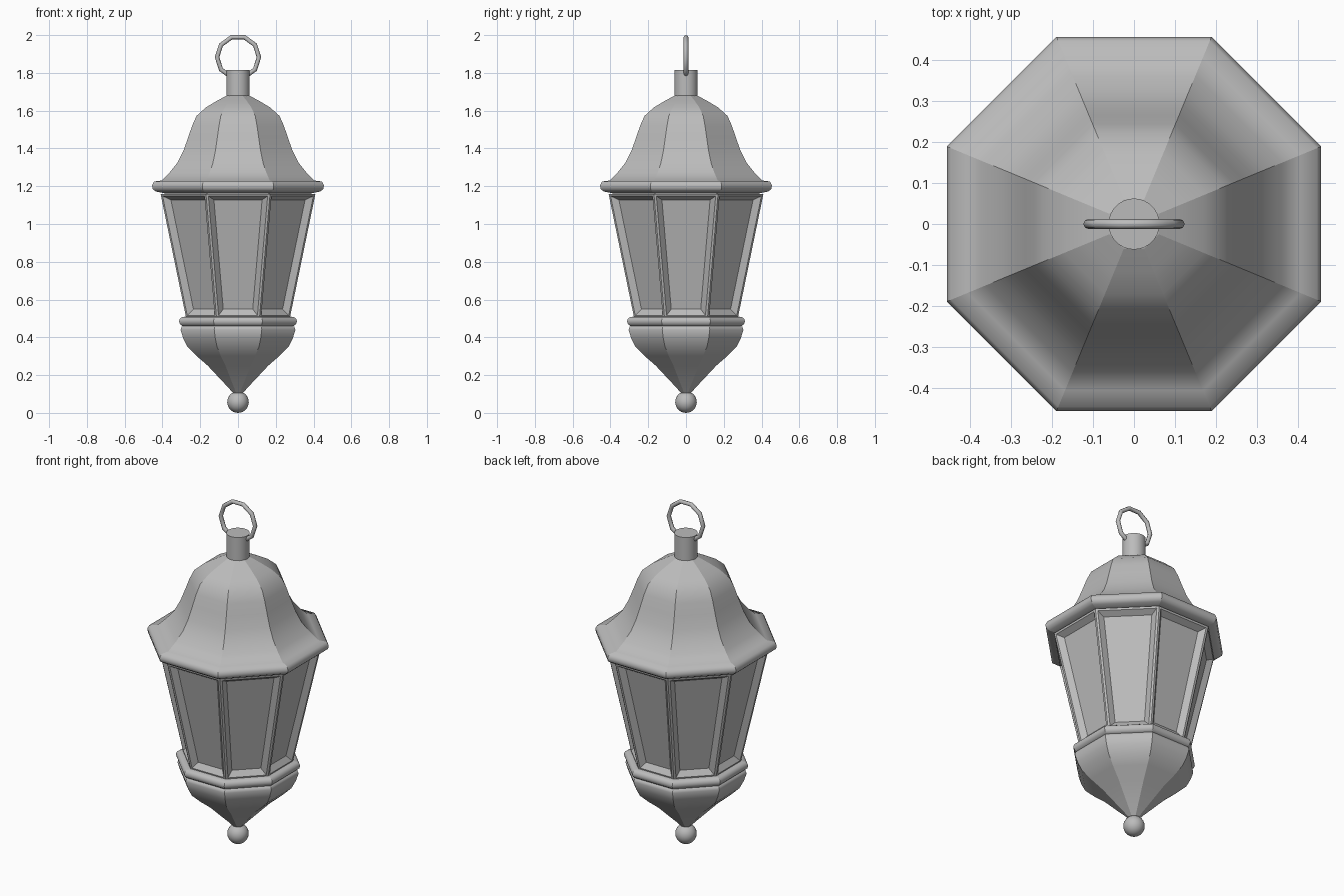
import bpy, bmesh, math
from mathutils import Matrix

if "Cube" in bpy.data.objects:
    bpy.data.objects.remove(bpy.data.objects["Cube"])

metal = bpy.data.materials.new("grey_metal")
metal.diffuse_color = (0.5, 0.5, 0.5, 1)
metal.use_nodes = True
metal.node_tree.nodes["Principled BSDF"].inputs["Base Color"].default_value = metal.diffuse_color


def finish(bm, name):
    bmesh.ops.recalc_face_normals(bm, faces=bm.faces[:])
    me = bpy.data.meshes.new(name)
    bm.to_mesh(me)
    bm.free()
    me.materials.append(metal)
    ob = bpy.data.objects.new(name, me)
    bpy.context.collection.objects.link(ob)
    return ob


def octagon_loft(profile):
    """Eight-sided lathe; profile holds (distance to flat side, height)."""
    bm = bmesh.new()
    rings = []
    for d, z in profile:
        r = d / math.cos(math.pi / 8)
        angles = [math.pi / 8 + i * math.pi / 4 for i in range(8)]
        rings.append([bm.verts.new((r * math.cos(a), r * math.sin(a), z)) for a in angles])
    sides = []
    for lo, hi in zip(rings, rings[1:]):
        for i in range(8):
            j = (i + 1) % 8
            sides.append(bm.faces.new((lo[i], lo[j], hi[j], hi[i])))
            sides[-1].smooth = True
    bm.faces.new(rings[0][::-1])
    bm.faces.new(rings[-1])
    # crisp ridges between the eight sides, soft along the profile
    for ring in (rings[0], rings[-1]):
        for i in range(8):
            bm.edges.get((ring[i], ring[(i + 1) % 8])).smooth = False
    for lo, hi in zip(rings, rings[1:]):
        for a, b in zip(lo, hi):
            bm.edges.get((a, b)).smooth = False
    bmesh.ops.recalc_face_normals(bm, faces=bm.faces[:])
    return bm, sides


# bell-shaped roof with rounded rim
roof, _ = octagon_loft([(0.40, 1.165), (0.435, 1.172), (0.452, 1.185), (0.455, 1.205),
                        (0.445, 1.225), (0.405, 1.23), (0.36, 1.275), (0.32, 1.325),
                        (0.29, 1.385), (0.265, 1.455), (0.243, 1.52), (0.22, 1.572),
                        (0.17, 1.617), (0.115, 1.65), (0.06, 1.68)])
finish(roof, "roof")

# tapered window frame with recessed panes
frame, panes = octagon_loft([(0.275, 0.505), (0.41, 1.16)])
for f in panes:
    f.smooth = False
bmesh.ops.inset_individual(frame, faces=panes, thickness=0.012, use_even_offset=True)
bmesh.ops.inset_individual(frame, faces=panes, thickness=0.027, depth=-0.028,
                           use_even_offset=True)
for f in frame.faces:
    f.smooth = False
finish(frame, "window_frame")

# narrow collar joining roof and frame
collar, _ = octagon_loft([(0.39, 1.155), (0.39, 1.17)])
finish(collar, "collar")

# rounded band under the windows
band, _ = octagon_loft([(0.27, 0.455), (0.295, 0.46), (0.307, 0.47), (0.312, 0.485),
                        (0.307, 0.50), (0.295, 0.508), (0.27, 0.51)])
finish(band, "base_band")

# tapering lower bowl
bowl, _ = octagon_loft([(0.022, 0.10), (0.05, 0.133), (0.09, 0.175), (0.16, 0.25),
                        (0.22, 0.302), (0.268, 0.35), (0.29, 0.395), (0.304, 0.44),
                        (0.298, 0.456), (0.27, 0.465)])
finish(bowl, "lower_bowl")

# ball finial
bm = bmesh.new()
bmesh.ops.create_uvsphere(bm, u_segments=24, v_segments=14, radius=0.057,
                          matrix=Matrix.Translation((0, 0, 0.057)))
for f in bm.faces:
    f.smooth = True
finish(bm, "ball_finial")

# neck cylinder
bm = bmesh.new()
bmesh.ops.create_cone(bm, cap_ends=True, segments=32, radius1=0.062, radius2=0.062,
                      depth=0.155, matrix=Matrix.Translation((0, 0, 1.7375)))
for f in bm.faces:
    f.smooth = len(f.verts) == 4
for e in bm.edges:
    e.smooth = all(f.smooth for f in e.link_faces)
finish(bm, "neck")

# ten-sided hanging ring
bm = bmesh.new()
loops = []
for i in range(10):
    a = i * math.tau / 10
    loop = []
    for k in range(8):
        b = k * math.tau / 8
        r = 0.111 + 0.012 * math.cos(b)
        loop.append(bm.verts.new((r * math.cos(a), 0.012 * math.sin(b),
                                  1.883 + r * math.sin(a))))
    loops.append(loop)
for i in range(10):
    p, q = loops[i], loops[(i + 1) % 10]
    for k in range(8):
        m = (k + 1) % 8
        bm.faces.new((p[k], q[k], q[m], p[m])).smooth = True
finish(bm, "hanging_ring")
